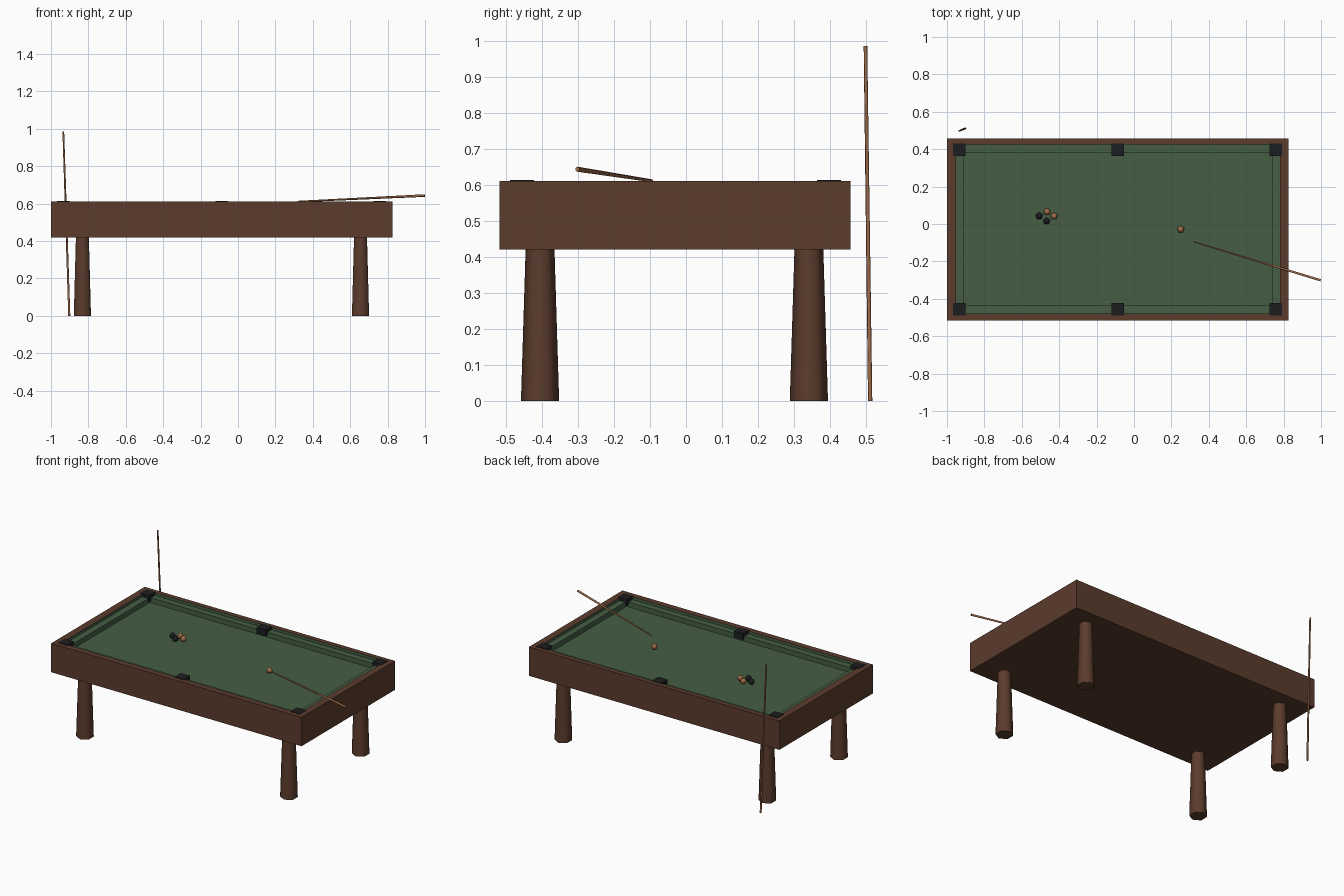
import bpy, bmesh
from math import pi
from mathutils import Vector

cube = bpy.data.objects.get("Cube")
if cube:
    bpy.data.objects.remove(cube, do_unlink=True)


def material(name, srgb):
    colour = tuple((c / 255) ** 2.2 for c in srgb) + (1,)
    m = bpy.data.materials.new(name)
    m.use_nodes = True
    m.diffuse_color = colour
    m.node_tree.nodes["Principled BSDF"].inputs["Base Color"].default_value = colour
    return m


wood = material("dark wood", (92, 62, 48))
felt = material("green felt", (70, 94, 70))
black = material("black", (34, 35, 36))
tan = material("tan wood", (158, 108, 74))


def finish(bm, name, mats, smooth=False):
    mesh = bpy.data.meshes.new(name)
    bmesh.ops.recalc_face_normals(bm, faces=bm.faces)
    bm.to_mesh(mesh)
    bm.free()
    obj = bpy.data.objects.new(name, mesh)
    bpy.context.collection.objects.link(obj)
    for m in mats:
        mesh.materials.append(m)
    if smooth:
        bpy.ops.object.select_all(action="DESELECT")
        obj.select_set(True)
        bpy.context.view_layer.objects.active = obj
        bpy.ops.object.shade_smooth_by_angle(angle=pi * 0.42)
    return obj


def rod(name, start, end, r1, r2, sides, mat, turn=0):
    """Tapered cylinder between two points."""
    a, b = Vector(start), Vector(end)
    bm = bmesh.new()
    bmesh.ops.create_cone(bm, cap_ends=True, segments=sides,
                          radius1=r1, radius2=r2, depth=(b - a).length)
    obj = finish(bm, name, [mat], True)
    obj.location = (a + b) / 2
    axis = b - a
    if turn or axis.x or axis.y:
        obj.rotation_euler = axis.to_track_quat("Z", "Y").to_euler()
    if turn:
        obj.rotation_euler = (0, 0, turn)
    return obj


# Table body: nested rectangles joined into a box with a stepped felt basin
outer = (-1, 0.825, -0.517, 0.457)
rail = (-0.953, 0.78, -0.478, 0.425)
bed = (-0.91, 0.738, -0.435, 0.383)
levels = [(outer, 0.42), (outer, 0.61), (rail, 0.61),
          (rail, 0.592), (bed, 0.592), (bed, 0.56)]
bm = bmesh.new()
rings = []
for (x0, x1, y0, y1), z in levels:
    rings.append([bm.verts.new((x, y, z))
                  for x, y in ((x0, y0), (x1, y0), (x1, y1), (x0, y1))])
for level, (low, high) in enumerate(zip(rings, rings[1:])):
    for i in range(4):
        j = (i + 1) % 4
        face = bm.faces.new((low[i], low[j], high[j], high[i]))
        face.material_index = int(level >= 2)
bm.faces.new(rings[0])
bm.faces.new(rings[-1]).material_index = 1
finish(bm, "table_body", [wood, felt])

# Legs: six-sided, wider at the floor
for side, x in (("right", -0.832), ("left", 0.655)):
    for end, y in (("front", -0.405), ("back", 0.341)):
        rod(f"{end}_{side}_leg", (x, y, 0), (x, y, 0.422), 0.053, 0.04, 6, wood)

# Pockets
for column, x in (("right", -0.935), ("middle", -0.087), ("left", 0.758)):
    for row, y in (("front", -0.455), ("back", 0.397)):
        bm = bmesh.new()
        bmesh.ops.create_cube(bm, size=1)
        bmesh.ops.scale(bm, vec=(0.066, 0.066, 0.04), verts=bm.verts)
        bmesh.ops.translate(bm, vec=(x, y, 0.593), verts=bm.verts)
        finish(bm, f"{row}_{column}_pocket", [black])

# Balls
balls = [(-0.507, 0.043, black), (-0.467, 0.015, black), (-0.465, 0.066, tan),
         (-0.427, 0.042, tan), (0.25, -0.028, tan)]
for i, (x, y, mat) in enumerate(balls):
    bm = bmesh.new()
    bmesh.ops.create_uvsphere(bm, u_segments=5, v_segments=4, radius=0.02)
    bmesh.ops.translate(bm, vec=(x, y, 0.58), verts=bm.verts)
    finish(bm, f"ball_{i + 1}", [mat], True)

# Cues: one resting over the rail, one standing behind the table
rod("resting_cue", (0.32, -0.095, 0.611), (0.998, -0.301, 0.643), 0.004, 0.007, 6, tan)
rod("standing_cue", (-0.902, 0.511, 0), (-0.934, 0.498, 0.985), 0.006, 0.005, 6, tan)
